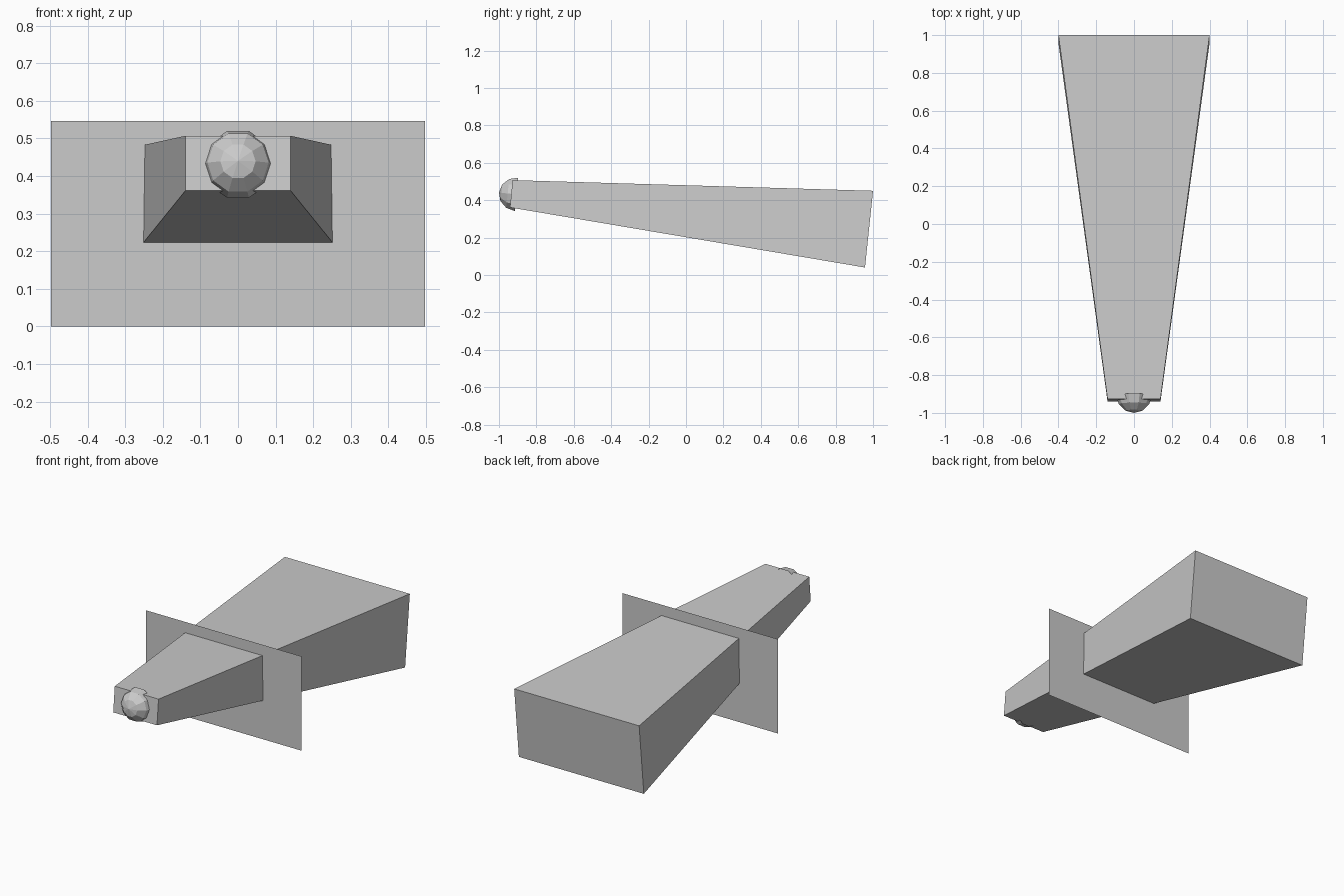
import bpy, bmesh, math
from mathutils import Matrix

if "Cube" in bpy.data.objects:
    bpy.data.objects.remove(bpy.data.objects["Cube"])


def make_object(name, bm):
    bmesh.ops.recalc_face_normals(bm, faces=bm.faces)
    mesh = bpy.data.meshes.new(name)
    bm.to_mesh(mesh)
    bm.free()
    obj = bpy.data.objects.new(name, mesh)
    bpy.context.collection.objects.link(obj)
    return obj


# Tapered body: side profile as (y, z, half width), mirrored across x
profile = [(-0.927, 0.507, 0.14), (1.0, 0.45, 0.40),
           (0.957, 0.04, 0.40), (-0.941, 0.361, 0.14)]
bm = bmesh.new()
left, right = [[bm.verts.new((s * w, y, z)) for y, z, w in profile] for s in (-1, 1)]
bm.faces.new(left)
bm.faces.new(right)
for i in range(4):
    j = (i + 1) % 4
    bm.faces.new((left[i], left[j], right[j], right[i]))
make_object("tapered_body", bm)

# Thin upright panel crossing the body
bm = bmesh.new()
bmesh.ops.create_grid(bm, x_segments=1, y_segments=1, size=1)
bm.transform(Matrix.Translation((0, -0.13, 0.273))
             @ Matrix.Rotation(math.pi / 2, 4, 'X')
             @ Matrix.Diagonal((0.497, 0.273, 1, 1)))
make_object("cross_panel", bm)

# Low-poly half dome on the narrow end, tilted with the end face
bm = bmesh.new()
bmesh.ops.create_uvsphere(bm, u_segments=10, v_segments=6, radius=0.094)
bmesh.ops.delete(bm, geom=[v for v in bm.verts if v.co.z < -0.001], context='VERTS')
bm.transform(Matrix.Translation((0, -0.9065, 0.431))
             @ Matrix.Rotation(math.radians(90 - 5.8), 4, 'X')
             @ Matrix.Rotation(math.pi / 2, 4, 'Z'))
make_object("end_dome", bm)
